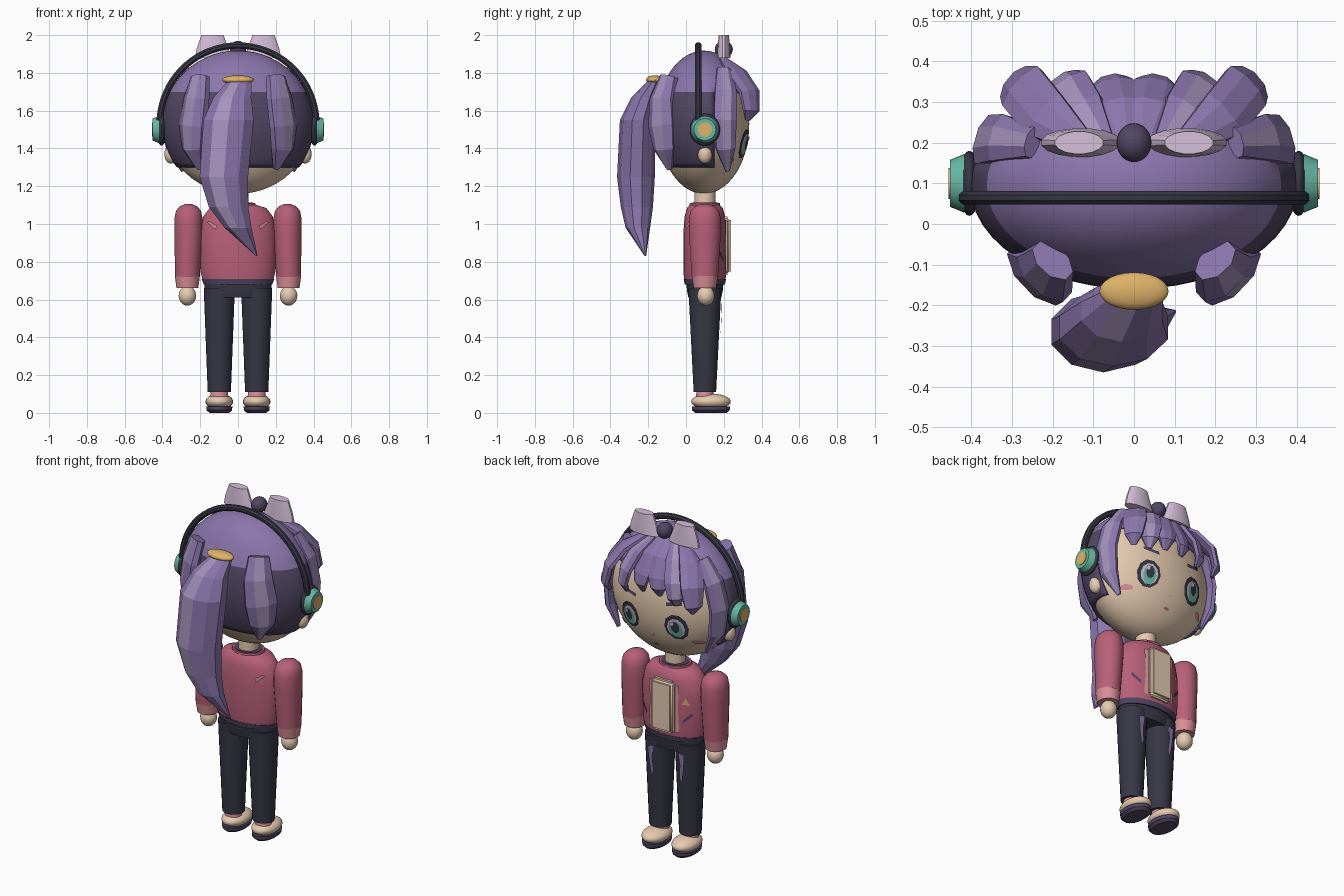
import bpy, bmesh, math
from mathutils import Vector, Matrix

if "Cube" in bpy.data.objects:
    bpy.data.objects.remove(bpy.data.objects["Cube"])


def material(name, hexcode):
    rgb = [int(hexcode[i:i + 2], 16) / 255 for i in (0, 2, 4)]
    col = [c / 12.92 if c < 0.04 else ((c + 0.055) / 1.055) ** 2.4 for c in rgb] + [1]
    m = bpy.data.materials.new(name)
    m.use_nodes = True
    m.diffuse_color = col
    m.node_tree.nodes["Principled BSDF"].inputs["Base Color"].default_value = col
    return m


LILAC = material("lilac_hair", "8A76AC")
LIGHT = material("light_lilac", "A593BC")
DARK = material("dark_purple", "504763")
SKIN = material("cream_skin", "E6CBB0")
PINK = material("rose_pink", "B86079")
BLUSH = material("light_pink", "D98F98")
NAVY = material("dark_navy", "373745")
TEAL = material("teal", "66B8A4")
GOLD = material("gold", "DDB268")
PALE = material("pale_lavender", "D6C0DA")


def finish(name, bm, mats, smooth=True):
    me = bpy.data.meshes.new(name)
    bm.to_mesh(me)
    bm.free()
    ob = bpy.data.objects.new(name, me)
    bpy.context.collection.objects.link(ob)
    for m in mats:
        me.materials.append(m)
    if smooth:
        bpy.ops.object.select_all(action='DESELECT')
        ob.select_set(True)
        bpy.context.view_layer.objects.active = ob
        bpy.ops.object.shade_smooth_by_angle(angle=math.radians(40))
    return ob


def skin_rings(name, rings, mats, smooth=True, stripes=()):
    """Bridge a list of point rings, cap the ends, colour chosen strips."""
    bm = bmesh.new()
    vs = [[bm.verts.new(p) for p in r] for r in rings]
    n = len(vs[0])
    for a, b in zip(vs, vs[1:]):
        for j in range(n):
            k = (j + 1) % n
            f = bm.faces.new((a[j], a[k], b[k], b[j]))
            f.material_index = 1 if j in stripes else 0
    bm.faces.new(vs[0])
    bm.faces.new(vs[-1])
    bmesh.ops.recalc_face_normals(bm, faces=bm.faces)
    return finish(name, bm, mats, smooth)


def loft(name, sections, mats, n=24, smooth=True, stripes=()):
    """Stack of horizontal ellipses: (cx, cy, z, rx, ry)."""
    ang = [2 * math.pi * (j + 0.5) / n for j in range(n)]
    rings = [[(cx + rx * math.cos(a), cy + ry * math.sin(a), z) for a in ang]
             for cx, cy, z, rx, ry in sections]
    return skin_rings(name, rings, mats, smooth, stripes)


def lock(name, pts, widths, thick, mats=(LILAC, LIGHT)):
    """Faceted hair lock lying on the head, highlight on its outer ridge."""
    pts = [Vector(p) for p in pts]
    rings = []
    for i, (p, w) in enumerate(zip(pts, widths)):
        t = (pts[min(i + 1, len(pts) - 1)] - pts[max(i - 1, 0)]).normalized()
        nrm = p - Vector((0, 0.1, 1.53))
        nrm = (nrm - t * nrm.dot(t)).normalized()
        side = t.cross(nrm)
        th = thick * min(1, w / max(widths) + 0.2)
        ang = [math.pi * (j + 0.5) / 4 for j in range(8)]
        rings.append([p + side * w * math.cos(a) + nrm * th * math.sin(a) for a in ang])
    return skin_rings(name, rings, mats, False, (1,))


def ball(name, loc, size, mat, u=24, v=14):
    bm = bmesh.new()
    bmesh.ops.create_uvsphere(bm, u_segments=u, v_segments=v, radius=1,
                              matrix=Matrix.Translation(loc) @ Matrix.Diagonal((*size, 1)))
    return finish(name, bm, [mat])


def disc(name, loc, r, depth, mat, r2=None):
    """Cylinder lying along x."""
    bm = bmesh.new()
    bmesh.ops.create_cone(bm, cap_ends=True, segments=24, radius1=r, radius2=r2 or r, depth=depth,
                          matrix=Matrix.Translation(loc) @ Matrix.Rotation(
                              math.copysign(math.pi / 2, loc[0]), 4, 'Y'))
    return finish(name, bm, [mat])


def patch(name, pts, depth, off, mat, side=1):
    """Thin painted detail laid on a curved surface y = depth(x, z)."""
    bm = bmesh.new()
    cx = sum(p[0] for p in pts) / len(pts)
    cz = sum(p[1] for p in pts) / len(pts)
    at = lambda x, z: bm.verts.new((x, depth(x, z) + off * side, z))
    mid, rim = at(cx, cz), [at(*p) for p in pts]
    for a, b in zip(rim, rim[1:] + rim[:1]):
        f = bm.faces.new((mid, a, b))
        f.normal_update()
        if f.normal.y * side < 0:
            f.normal_flip()
    return finish(name, bm, [mat])


def oval(cx, cz, rx, rz, n=10):
    return [(cx + rx * math.cos(2 * math.pi * i / n), cz + rz * math.sin(2 * math.pi * i / n))
            for i in range(n)]


def root(v):
    return math.sqrt(max(v, 0))


def face_y(x, z):
    return 0.095 + 0.24 * root(1 - (x / 0.39) ** 2 - ((z - 1.53) / 0.37) ** 2)


def chest_y(x, z):
    return 0.1 + 0.115 * root(1 - (x / 0.205) ** 2)


def back_y(x, z):
    return 0.2 - chest_y(x, z)


def thigh_y(x, z):
    k = (z - 0.11) / 0.55
    return 0.1 + (0.06 + 0.028 * k) * root(1 - ((abs(x) - 0.099) / (0.062 + 0.021 * k)) ** 2)


# Head and hair cap
ball("head", (0, 0.095, 1.53), (0.39, 0.24, 0.37), SKIN, 48, 28)
bm = bmesh.new()
bmesh.ops.create_uvsphere(bm, u_segments=48, v_segments=28, radius=1,
                          matrix=Matrix.Translation((0, 0.095, 1.53)) @ Matrix.Diagonal((0.403, 0.255, 0.388, 1)))
for co, no, clear in (((0, 0, 1.3), (0, 0, 1), True), ((0, 0, 1.7), (0, 0, 1), False),
                      ((0, 0.15, 0), (0, 1, 0), False)):
    bmesh.ops.bisect_plane(bm, geom=bm.verts[:] + bm.edges[:] + bm.faces[:],
                           plane_co=co, plane_no=no, clear_inner=clear)
bmesh.ops.delete(bm, geom=[f for f in bm.faces if f.calc_center_median().z < 1.7
                           and f.calc_center_median().y > 0.15], context='FACES')
for f in bm.faces:
    f.material_index = int(f.calc_center_median().z < 1.7)
cap = finish("hair_cap", bm, [LILAC, DARK])
cap.modifiers.new("thickness", 'SOLIDIFY').thickness = 0.015

# Bangs, side locks and back locks
for s in (-1, 1):
    for x, low, w in ((0.055, 1.6, 0.062), (0.165, 1.57, 0.066), (0.275, 1.55, 0.07)):
        lock("bang", [(s * x * 0.45, 0.2, 1.87), (s * x * 0.8, 0.295 - x * 0.1, 1.8),
                      (s * x, 0.335, 1.7), (s * x * 1.06, 0.345, low + 0.05), (s * x * 1.0, 0.325, low)],
             [0.03, w, w, w * 0.75, 0.015], 0.025,
             (LILAC, LIGHT if x == 0.165 else LILAC))
    lock("side_lock", [(s * 0.25, 0.2, 1.82), (s * 0.33, 0.21, 1.7), (s * 0.365, 0.205, 1.55),
                       (s * 0.35, 0.21, 1.4), (s * 0.29, 0.22, 1.28)],
         [0.04, 0.065, 0.068, 0.055, 0.012], 0.028)
    lock("back_lock", [(s * 0.2, -0.09, 1.78), (s * 0.22, -0.125, 1.66), (s * 0.24, -0.125, 1.52),
                       (s * 0.235, -0.11, 1.4), (s * 0.2, -0.085, 1.29)],
         [0.06, 0.085, 0.095, 0.075, 0.015], 0.045)

# Ponytail and its tie
loft("ponytail", [(0.01, -0.165, 1.76, 0.065, 0.035), (-0.03, -0.215, 1.67, 0.105, 0.075),
                  (-0.05, -0.255, 1.55, 0.14, 0.095), (-0.075, -0.265, 1.25, 0.135, 0.1),
                  (-0.05, -0.26, 1.09, 0.11, 0.085), (0.0, -0.255, 0.98, 0.075, 0.065),
                  (0.1, -0.215, 0.83, 0.004, 0.004)], [LILAC, LIGHT], 10, False, (6,))
ball("hair_tie", (0, -0.165, 1.763), (0.085, 0.046, 0.024), GOLD)

# Bow
for s in (-1, 1):
    loft("bow_loop", [(s * 0.13, 0.2, 1.88, 0.1, 0.036), (s * 0.135, 0.2, 1.93, 0.085, 0.033),
                      (s * 0.135, 0.2, 2.0, 0.06, 0.028)], [PALE], 16)
ball("bow_knot", (0, 0.2, 1.925), (0.043, 0.048, 0.045), DARK)

# Headphones: arched band and cups
arc = [math.radians(-2 + 184 * i / 36) for i in range(37)]
rings = []
for a in arc:
    d = Vector((math.cos(a), 0, math.sin(a)))
    rings.append([Vector((0, 0.065, 1.53)) + d * (0.415 + 0.018 * math.cos(b)) +
                  Vector((0, 0.018 * math.sin(b), 0))
                  for b in (math.pi * (j + 0.5) / 4 for j in range(8))])
skin_rings("headphone_band", rings, [NAVY])
for s in (-1, 1):
    ball("cup_cushion", (s * 0.405, 0.1, 1.5), (0.027, 0.08, 0.085), NAVY)
    disc("cup_shell", (s * 0.435, 0.1, 1.5), 0.072, 0.034, TEAL, 0.058)
    disc("cup_badge", (s * 0.45, 0.1, 1.5), 0.038, 0.012, GOLD)
    ball("ear", (s * 0.355, 0.1, 1.37), (0.035, 0.038, 0.05), SKIN)

# Face details
for s in (-1, 1):
    ex = s * 0.152
    for name, dx, dz, rx, rz, off, mat in (
            ("eye_outline", 0, 0, 0.068, 0.08, 0.006, NAVY),
            ("eye_white", 0, -0.004, 0.05, 0.06, 0.01, PALE),
            ("iris", 0, -0.01, 0.038, 0.054, 0.013, TEAL),
            ("pupil", 0, 0.004, 0.024, 0.036, 0.016, NAVY),
            ("glint", 0.016, 0.026, 0.011, 0.014, 0.019, PALE)):
        patch(name, oval(ex + dx, 1.425 + dz, rx, rz), face_y, off, mat)
    patch("eyebrow", [(s * 0.1, 1.55), (s * 0.19, 1.565), (s * 0.19, 1.58), (s * 0.1, 1.57)],
          face_y, 0.006, DARK)
    patch("cheek_blush", oval(s * 0.25, 1.335, 0.032, 0.015), face_y, 0.006, BLUSH)
patch("nose", oval(0, 1.34, 0.007, 0.008, 6), face_y, 0.005, BLUSH)
patch("mouth", oval(0, 1.275, 0.018, 0.007, 8), face_y, 0.005, PINK)

# Neck, jacket and shirt
loft("neck", [(0, 0.1, 1.05, 0.056, 0.056), (0, 0.1, 1.22, 0.056, 0.056)], [SKIN])
loft("jacket", [(0, 0.1, 0.69, 0.185, 0.108), (0, 0.1, 0.75, 0.2, 0.115), (0, 0.1, 0.95, 0.203, 0.115),
                (0, 0.1, 1.04, 0.185, 0.108), (0, 0.1, 1.085, 0.15, 0.095), (0, 0.1, 1.1, 0.1, 0.08)], [PINK], 32)
loft("collar", [(0, 0.1, 1.08, 0.1, 0.085), (0, 0.1, 1.11, 0.092, 0.08)], [PINK])
loft("collar_lining", [(0, 0.1, 1.09, 0.08, 0.07), (0, 0.1, 1.113, 0.08, 0.07)], [DARK])
bm = bmesh.new()
bmesh.ops.create_cube(bm, size=1, matrix=Matrix.Translation((0, 0.212, 0.885)) @
                      Matrix.Diagonal((0.15, 0.052, 0.31, 1)))
bmesh.ops.bevel(bm, geom=bm.edges[:], offset=0.018, segments=3, affect='EDGES')
finish("shirt_front", bm, [SKIN])
for s in (-1, 1):
    patch("lapel", [(s * 0.07, 1.02), (s * 0.1, 1.02), (s * 0.092, 0.9), (s * 0.1, 0.74), (s * 0.07, 0.74)],
          chest_y, 0.006, BLUSH)
    patch("pocket", [(s * 0.12, 0.8), (s * 0.165, 0.845), (s * 0.165, 0.865), (s * 0.12, 0.82)],
          chest_y, 0.006, DARK)
    patch("back_stripe", [(s * 0.12, 0.97), (s * 0.165, 1.01), (s * 0.15, 1.015), (s * 0.11, 0.99)],
          back_y, 0.006, BLUSH, -1)
patch("chest_badge", [(-0.11, 0.91), (-0.155, 0.91), (-0.133, 0.95)], chest_y, 0.006, GOLD)

# Arms
for s in (-1, 1):
    x = s * 0.262
    loft("sleeve", [(x, 0.1, 1.105, 0.02, 0.025), (x, 0.1, 1.093, 0.047, 0.054), (x, 0.1, 1.07, 0.067, 0.076),
                    (x, 0.1, 1.03, 0.075, 0.085), (x, 0.1, 0.95, 0.075, 0.085),
                    (s * 0.268, 0.1, 0.72, 0.066, 0.07)], [PINK])
    loft("cuff", [(s * 0.268, 0.1, 0.725, 0.067, 0.07), (s * 0.268, 0.1, 0.66, 0.058, 0.06)], [BLUSH])
    ball("hand", (s * 0.268, 0.105, 0.62), (0.046, 0.046, 0.052), SKIN)

# Trousers, ankles and shoes
loft("trouser_hips", [(0, 0.1, 0.61, 0.168, 0.088), (0, 0.1, 0.65, 0.178, 0.096), (0, 0.1, 0.7, 0.178, 0.1)], [NAVY])
loft("belt", [(0, 0.1, 0.68, 0.182, 0.107), (0, 0.1, 0.71, 0.194, 0.113)], [DARK], 32)
for s in (-1, 1):
    x = s * 0.099
    loft("trouser_leg", [(x, 0.1, 0.66, 0.083, 0.088), (x, 0.1, 0.11, 0.062, 0.06)], [NAVY])
    patch("thigh_patch", [(s * 0.08, 0.61), (s * 0.12, 0.6), (s * 0.115, 0.52), (s * 0.1, 0.42),
                          (s * 0.085, 0.46), (s * 0.092, 0.54)], thigh_y, 0.008, LILAC)
    loft("ankle", [(x, 0.1, 0.07, 0.05, 0.048), (x, 0.1, 0.12, 0.045, 0.045)], [BLUSH])
    ball("shoe", (x, 0.132, 0.06), (0.073, 0.105, 0.042), SKIN)
    loft("sole", [(x, 0.132, 0, 0.052, 0.085), (x, 0.132, 0.014, 0.068, 0.1), (x, 0.132, 0.034, 0.07, 0.102)], [DARK])
